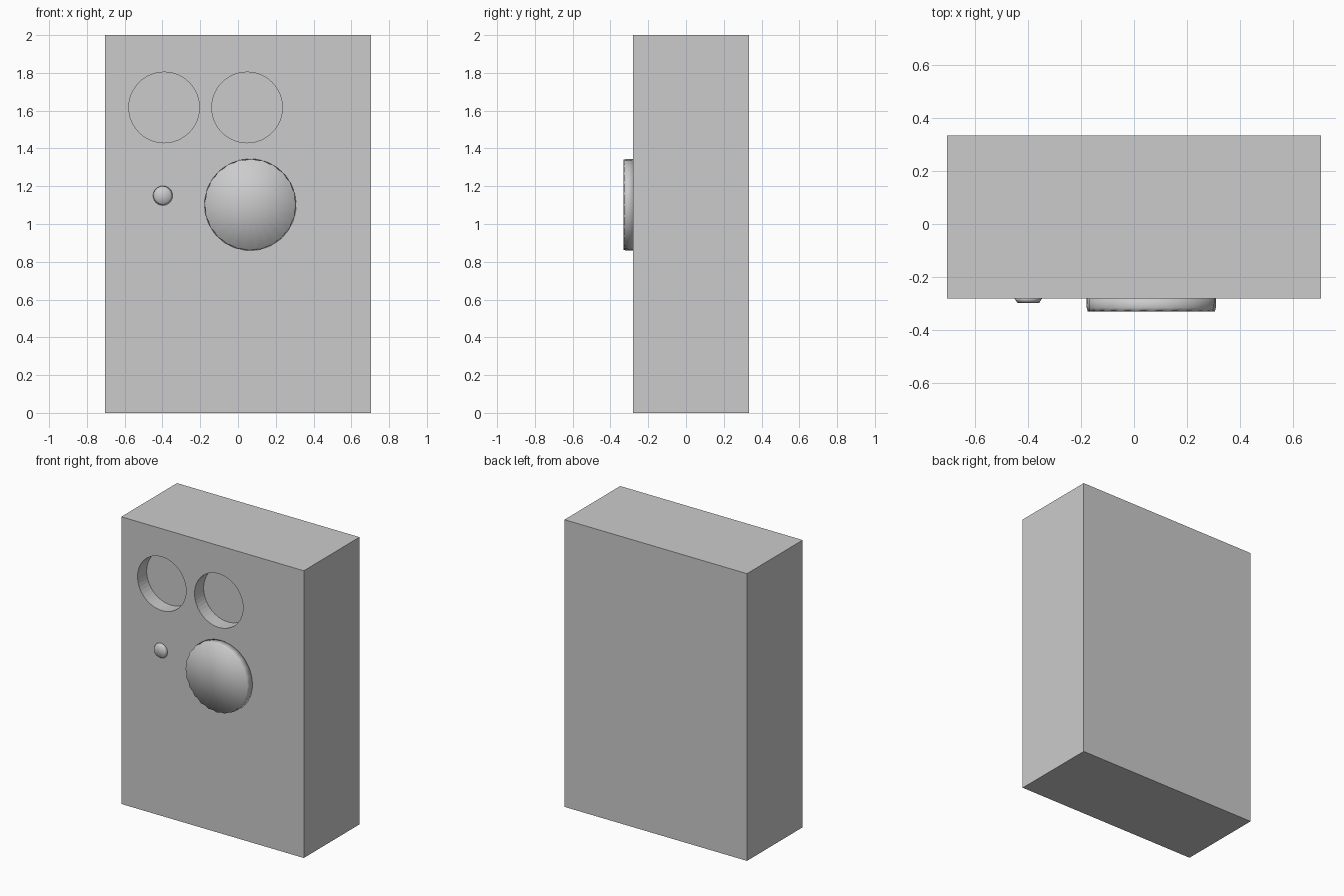
import bpy, bmesh, math

if "Cube" in bpy.data.objects:
    bpy.data.objects.remove(bpy.data.objects["Cube"])

FRONT, BACK = -0.28, 0.333


def finish(bm, name):
    bmesh.ops.recalc_face_normals(bm, faces=bm.faces[:])
    mesh = bpy.data.meshes.new(name)
    bm.to_mesh(mesh)
    bm.free()
    obj = bpy.data.objects.new(name, mesh)
    bpy.context.collection.objects.link(obj)
    return obj


def box(name, lo, hi):
    bm = bmesh.new()
    bmesh.ops.create_cube(bm, size=1)
    for v in bm.verts:
        v.co = [(a + b) / 2 + c * (b - a) for a, b, c in zip(lo, hi, v.co)]
    return finish(bm, name)


def knob(name, x, z, sides, profile, centre_y):
    """Rings of (radius, groove radius, y, groove y), closed by a front fan."""
    bm = bmesh.new()
    rings = []
    for r, groove_r, y, groove_y in profile:
        ring = []
        for i in range(sides):
            a = math.tau * i / sides
            rr, yy = (groove_r, groove_y) if i % 2 else (r, y)
            ring.append(bm.verts.new((x + rr * math.cos(a), yy, z + rr * math.sin(a))))
        rings.append(ring)
    for a, b in zip(rings, rings[1:]):
        for i in range(sides):
            j = (i + 1) % sides
            bm.faces.new((a[i], a[j], b[j], b[i]))
    tip = bm.verts.new((x, centre_y, z))
    for i in range(sides):
        bm.faces.new((rings[-1][i], rings[-1][(i + 1) % sides], tip))
    bm.faces.new(rings[0])
    for f in bm.faces:
        f.smooth = True
    return finish(bm, name)


# Cabinet with two round recesses cut into the front
cabinet = box("cabinet", (-0.703, FRONT, 0), (0.703, BACK, 2))
for i, x in enumerate((-0.391, 0.048)):
    bpy.ops.mesh.primitive_cylinder_add(vertices=48, radius=0.187, depth=0.2,
                                        location=(x, FRONT, 1.617),
                                        rotation=(math.pi / 2, 0, 0))
    cutter = bpy.context.object
    cutter.name = f"recess_cutter_{i + 1}"
    cutter.hide_render = True
    cutter.hide_set(True)
    mod = cabinet.modifiers.new(f"recess_{i + 1}", 'BOOLEAN')
    mod.object = cutter
    mod.solver = 'EXACT'

# Large fluted dial
knob("large_dial", 0.065, 1.102, 48,
     [(0.243, 0.243, FRONT + 0.005, FRONT + 0.005),
      (0.243, 0.238, -0.315, -0.315),
      (0.239, 0.234, -0.33, -0.327)], -0.33)

# Small tapered button
knob("small_button", -0.398, 1.15, 24,
     [(0.055, 0.055, FRONT + 0.005, FRONT + 0.005),
      (0.041, 0.041, -0.297, -0.297)], -0.297)
